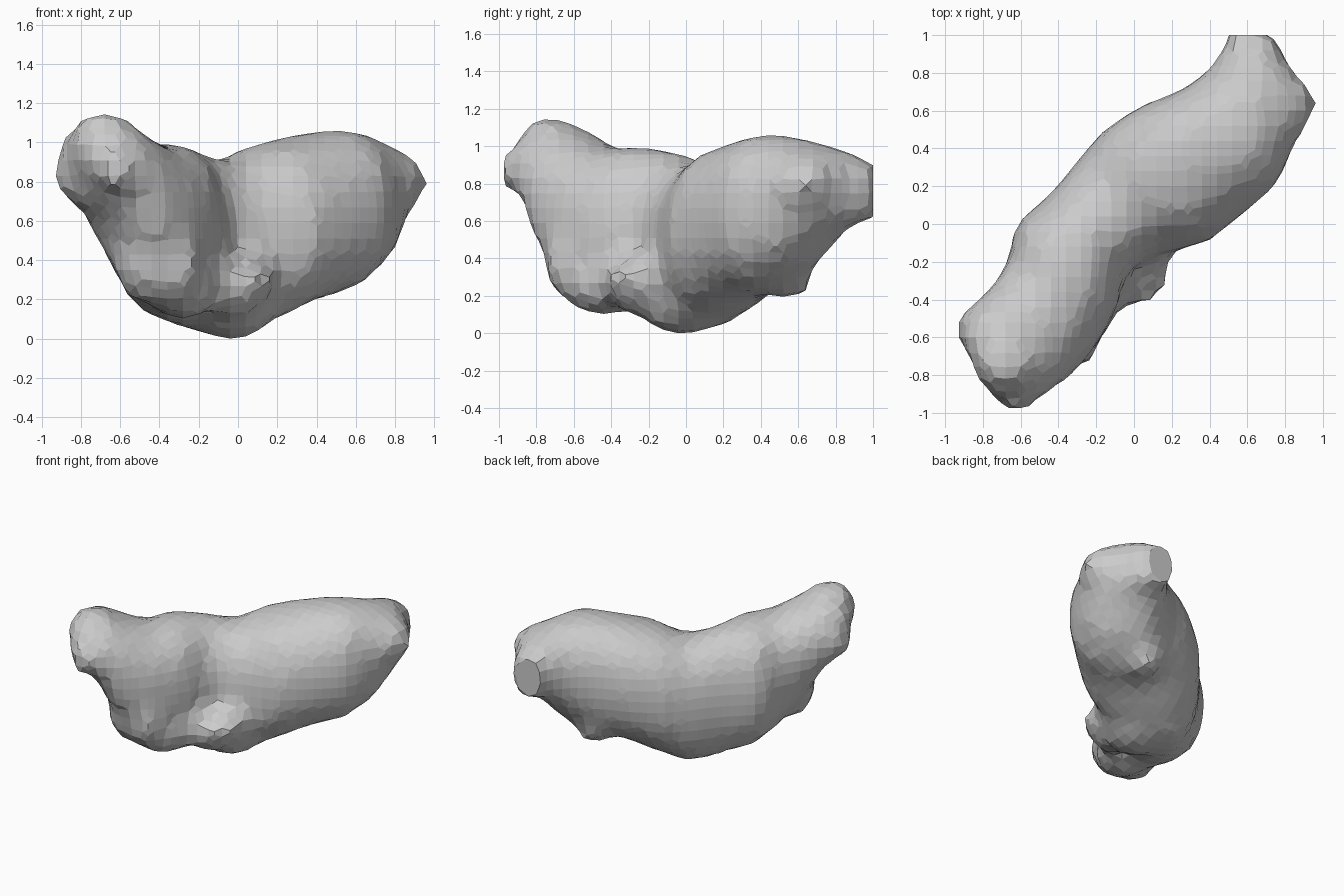
import bpy, bmesh, math
from mathutils import Vector, Matrix

if "Cube" in bpy.data.objects:
    bpy.data.objects.remove(bpy.data.objects["Cube"])

# Body stations along the diagonal: left edge, right edge, bottom, top
stations = [
    (-.90, -.58, -.68, -.88, .74, 1.00), (-.87, -.44, -.50, -.92, .64, 1.15),
    (-.73, -.31, -.38, -.85, .36, 1.08), (-.66, -.17, -.22, -.68, .19, 1.00),
    (-.63, .00, -.09, -.46, .11, 1.01), (-.43, .17, -.05, -.24, .06, .97),
    (-.29, .35, .13, -.17, .02, .91), (-.16, .50, .40, -.09, .10, 1.00),
    (.02, .62, .60, .07, .20, 1.05), (.25, .71, .76, .21, .25, 1.08),
    (.40, .81, .85, .42, .36, 1.05), (.49, .96, .90, .64, .57, 1.00),
    (.50, 1.10, .76, .98, .63, .91)]
SIDES = 24


def rounded(v, power=0.88):
    return math.copysign(abs(v) ** power, v)


# Loft the body through rounded cross-sections
bm = bmesh.new()
rings = []
for lx, ly, rx, ry, lo, hi in stations:
    mid = Vector(((lx + rx) / 2, (ly + ry) / 2, (lo + hi) / 2))
    half = Vector(((rx - lx) / 2, (ry - ly) / 2, 0))
    ring = []
    for i in range(SIDES):
        a = 2 * math.pi * i / SIDES
        p = mid + half * rounded(math.cos(a))
        p.z += (hi - lo) / 2 * rounded(math.sin(a))
        ring.append(bm.verts.new(p))
    rings.append(ring)
for r0, r1 in zip(rings, rings[1:]):
    for i in range(SIDES):
        j = (i + 1) % SIDES
        bm.faces.new((r0[i], r0[j], r1[j], r1[i]))
bm.faces.new(rings[0][::-1])
bm.faces.new(rings[-1])
bmesh.ops.recalc_face_normals(bm, faces=bm.faces)

# Lumps: centre, radii
lumps = [
    ((-.68, -.73, .98), (.18, .18, .195)),    # crown
    ((-.78, -.60, .94), (.14, .14, .16)),     # cheek
    ((-.84, -.56, .83), (.12, .12, .12)),     # left corner of the head
    ((-.63, -.88, .88), (.11, .13, .12)),     # right corner of the head
    ((-.45, -.56, .42), (.19, .20, .24)),     # front leg stub
    ((-.32, -.58, .40), (.15, .18, .25)),     # inner front stub
    ((-.28, -.44, .27), (.18, .20, .17)),     # chest underside
    ((.05, -.26, .30), (.13, .16, .12)),      # side bulge
    ((-.02, -.25, .26), (.14, .17, .16)),     # side bulge, rear half
    ((-.03, -.02, .19), (.22, .24, .19)),     # belly
    ((.37, .55, .35), (.13, .13, .17)),       # hind stub
    ((.825, .63, .82), (.14, .16, .14)),      # hind corner
]
for centre, radii in lumps:
    mat = Matrix.Translation(centre) @ Matrix.Diagonal((*radii, 1))
    bmesh.ops.create_icosphere(bm, subdivisions=3, radius=1, matrix=mat)

mesh = bpy.data.meshes.new("body")
bm.to_mesh(mesh)
bm.free()
body = bpy.data.objects.new("body", mesh)
bpy.context.collection.objects.link(body)

# Fuse everything into one coarse, faceted skin
fuse = body.modifiers.new("fuse", 'REMESH')
fuse.mode = 'VOXEL'
fuse.voxel_size = 0.08
soften = body.modifiers.new("soften", 'SMOOTH')
soften.factor = 0.3
soften.iterations = 1
deps = bpy.context.evaluated_depsgraph_get()
fused = bpy.data.meshes.new_from_object(body.evaluated_get(deps))
body.modifiers.clear()

# Flat cut at the hind end, then settle the model on the ground
bm = bmesh.new()
bm.from_mesh(fused)
cut = bmesh.ops.bisect_plane(bm, geom=bm.verts[:] + bm.edges[:] + bm.faces[:],
                             plane_co=(0, 1, 0), plane_no=(0, 1, 0), clear_outer=True)
rim = [e for e in cut["geom_cut"] if isinstance(e, bmesh.types.BMEdge)]
bmesh.ops.contextual_create(bm, geom=rim)
low = min(v.co.z for v in bm.verts)
bmesh.ops.translate(bm, verts=bm.verts, vec=(0, 0, -low))
bmesh.ops.recalc_face_normals(bm, faces=bm.faces)
for f in bm.faces:
    f.smooth = False
bm.to_mesh(fused)
bm.free()
body.data = fused
